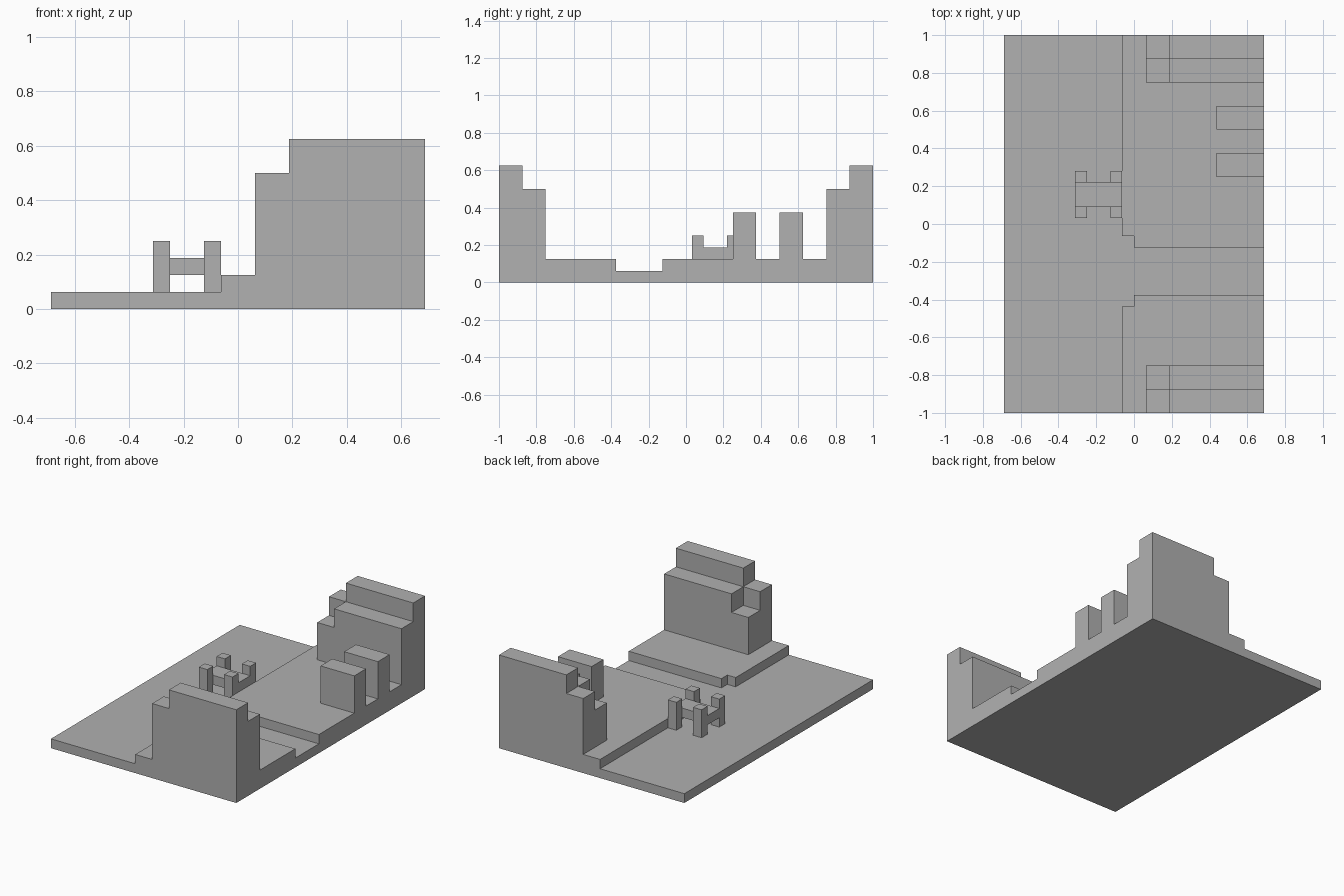
import bpy
import bmesh
from mathutils import Vector

cube = bpy.data.objects.get("Cube")
if cube:
    bpy.data.objects.remove(cube, do_unlink=True)

U = 1 / 16  # every size below is in sixteenths

stone = bpy.data.materials.new("plain_grey")
stone.use_nodes = True
grey = (0.44, 0.44, 0.44, 1)
stone.diffuse_color = grey
stone.node_tree.nodes["Principled BSDF"].inputs["Base Color"].default_value = grey


def prism(name, outline, lo, hi, axis="z"):
    """Extrude a flat outline: (x, y) points along z, or (x, z) points along y."""
    bm = bmesh.new()
    place = (lambda a, b: (a, b, lo)) if axis == "z" else (lambda a, b: (a, lo, b))
    face = bm.faces.new([bm.verts.new(Vector(place(a, b)) * U) for a, b in outline])
    grown = bmesh.ops.extrude_face_region(bm, geom=[face])["geom"]
    along = Vector((0, 0, hi - lo) if axis == "z" else (0, hi - lo, 0)) * U
    bmesh.ops.translate(bm, vec=along, verts=[g for g in grown if isinstance(g, bmesh.types.BMVert)])
    bmesh.ops.recalc_face_normals(bm, faces=bm.faces)
    mesh = bpy.data.meshes.new(name)
    bm.to_mesh(mesh)
    bm.free()
    mesh.materials.append(stone)
    obj = bpy.data.objects.new(name, mesh)
    bpy.context.collection.objects.link(obj)
    return obj


def block(name, x0, x1, y0, y1, z0, z1):
    return prism(name, [(x0, y0), (x1, y0), (x1, y1), (x0, y1)], z0, z1)


# Ground slab
block("ground_slab", -11, 11, -16, 16, 0, 1)

# Raised pavements either side of the sunken lane, with stepped corners
for side, edge, sign in (("front", -6, -1), ("back", -2, 1)):
    end = 16 * sign
    corner = edge + sign
    prism(side + "_pavement",
          [(-1, end), (11, end), (11, edge), (0, edge), (0, corner), (-1, corner)], 1, 2)

# End walls: tall outer course and lower inner course, each stepped
for side, sign in (("front", -1), ("back", 1)):
    for course, top, near, far in (("outer", 10, 16, 14), ("inner", 8, 14, 12)):
        profile = [(1, 2), (11, 2), (11, top), (3, top), (3, top - 2), (1, top - 2)]
        lo, hi = sorted((near * sign, far * sign))
        prism(f"{side}_wall_{course}", profile, lo, hi, "y")

# Two stall dividers on the back pavement
for i, y in enumerate((4, 8)):
    block(f"divider_{i + 1}", 7, 11, y, y + 2, 2, 6)

# Small rack: four posts with a shelf between them
for x_name, x in (("right", -5), ("left", -2)):
    for y_name, y in (("front", 0.5), ("back", 3.5)):
        block(f"rack_post_{y_name}_{x_name}", x, x + 1, y, y + 1, 1, 4)
block("rack_shelf", -5, -1, 1.5, 3.5, 2, 3)
